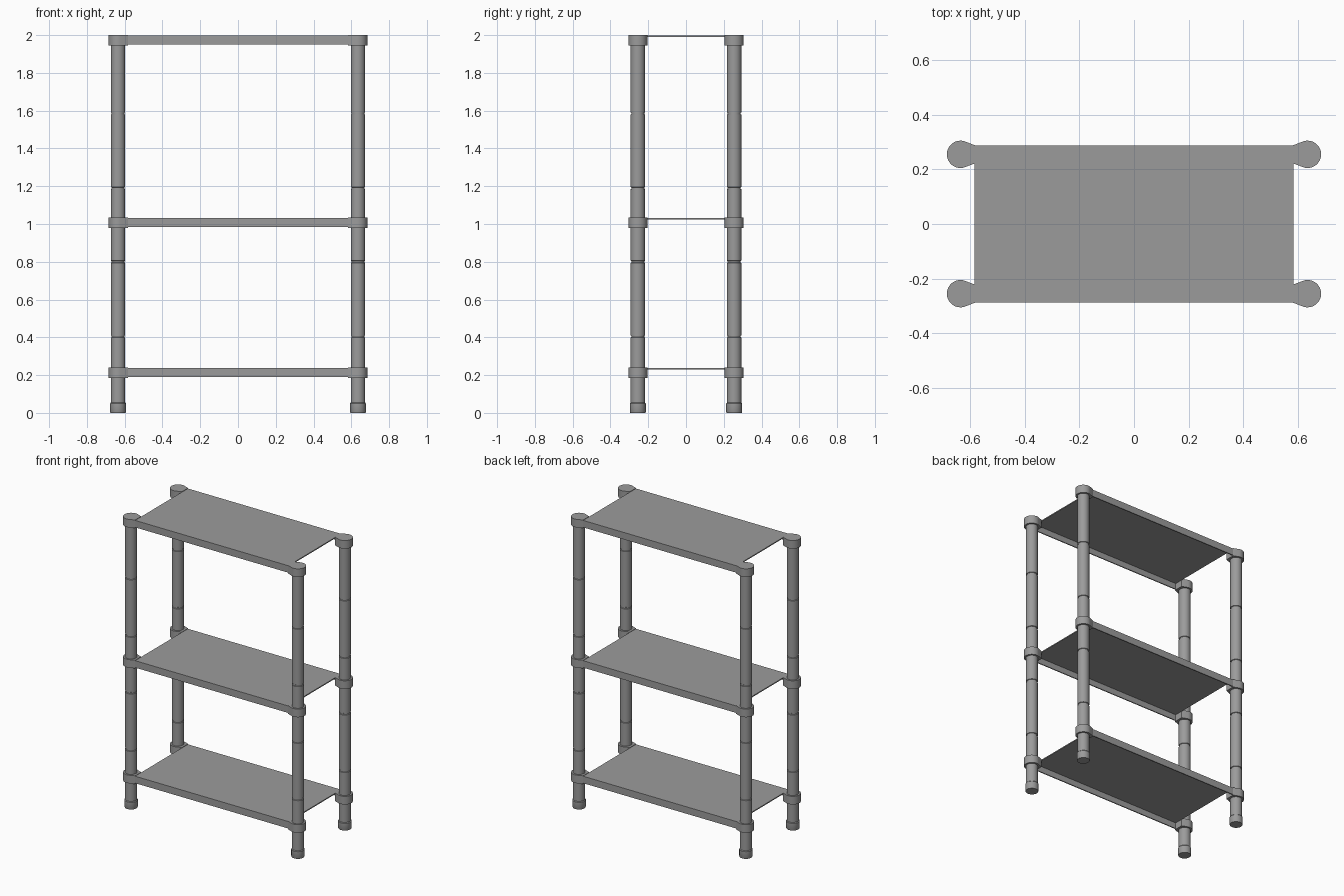
import bpy, bmesh, math

if "Cube" in bpy.data.objects:
    bpy.data.objects.remove(bpy.data.objects["Cube"], do_unlink=True)

GREY = (0.33, 0.33, 0.33, 1)
mat = bpy.data.materials.new("grey_plastic")
mat.use_nodes = True
mat.diffuse_color = GREY
mat.node_tree.nodes["Principled BSDF"].inputs["Base Color"].default_value = GREY

POST_X, POST_Y = 0.635, 0.255
SHELF_TOPS = {"lower": 0.24, "middle": 1.035, "upper": 2.0}
SIDES = 32


def finish(name, bm, smooth=True):
    bmesh.ops.recalc_face_normals(bm, faces=bm.faces)
    mesh = bpy.data.meshes.new(name)
    bm.to_mesh(mesh)
    bm.free()
    mesh.materials.append(mat)
    obj = bpy.data.objects.new(name, mesh)
    bpy.context.collection.objects.link(obj)
    if smooth:
        bpy.ops.object.select_all(action="DESELECT")
        obj.select_set(True)
        bpy.context.view_layer.objects.active = obj
        bpy.ops.object.shade_smooth_by_angle(angle=math.radians(30))
    return obj


def lathe(name, profile, x, y):
    """Solid of revolution from (radius, height) pairs, capped at both ends."""
    bm = bmesh.new()
    rings = []
    for r, z in profile:
        rings.append([bm.verts.new((x + r * math.cos(math.tau * i / SIDES),
                                    y + r * math.sin(math.tau * i / SIDES), z))
                      for i in range(SIDES)])
    for low, high in zip(rings, rings[1:]):
        for i in range(SIDES):
            j = (i + 1) % SIDES
            bm.faces.new((low[i], low[j], high[j], high[i]))
    bm.faces.new(rings[0])
    bm.faces.new(rings[-1])
    return finish(name, bm)


def prism(name, outline, offset, smooth=True):
    """Extrude a closed outline of 3D points by an offset."""
    bm = bmesh.new()
    face = bm.faces.new([bm.verts.new(p) for p in outline])
    ext = bmesh.ops.extrude_face_region(bm, geom=[face])
    verts = [g for g in ext["geom"] if isinstance(g, bmesh.types.BMVert)]
    bmesh.ops.translate(bm, verts=verts, vec=offset)
    return finish(name, bm, smooth)


def post_profile():
    """Straight tube with a narrow groove at each joint."""
    r = 0.038
    pts = [(r, 0.03)]
    for z in (0.405, 0.80, 1.19, 1.585):
        pts += [(r, z - 0.006), (r - 0.004, z - 0.004), (r - 0.004, z + 0.004), (r, z + 0.006)]
    return pts + [(r, 1.99)]


def collar(name, sx, sy, top):
    """Teardrop clamp: round about the post, tapering to the shelf."""
    pts = []
    for i in range(25):
        a = math.radians(-105 + 210 * i / 24)
        pts.append((POST_X + 0.05 * math.cos(a), POST_Y + 0.05 * math.sin(a)))
    pts += [(0.582, POST_Y + 0.033), (0.582, POST_Y - 0.033)]
    prism(name, [(sx * x, sy * y, top - 0.056) for x, y in pts], (0, 0, 0.056))


# Posts, feet and clamps
for sx, side in ((1, "left"), (-1, "right")):
    for sy, end in ((-1, "front"), (1, "back")):
        x, y = sx * POST_X, sy * POST_Y
        lathe(f"{end}_{side}_post", post_profile(), x, y)
        lathe(f"{end}_{side}_foot", [(0.04, 0), (0.042, 0.004), (0.042, 0.05), (0.038, 0.055)], x, y)
        for level, top in SHELF_TOPS.items():
            collar(f"{end}_{side}_{level}_collar", sx, sy, top)

# Shelves: thin sheet with a folded lip along front and back
W, D, T, LIP = 0.583, 0.287, 0.007, 0.048
for level, top in SHELF_TOPS.items():
    z = top - 0.003
    outline = [(-D, z), (D, z), (D, z - LIP), (D - T, z - LIP),
               (D - T, z - T), (T - D, z - T), (T - D, z - LIP), (-D, z - LIP)]
    prism(f"{level}_shelf", [(-W, y, h) for y, h in outline], (2 * W, 0, 0), smooth=False)
